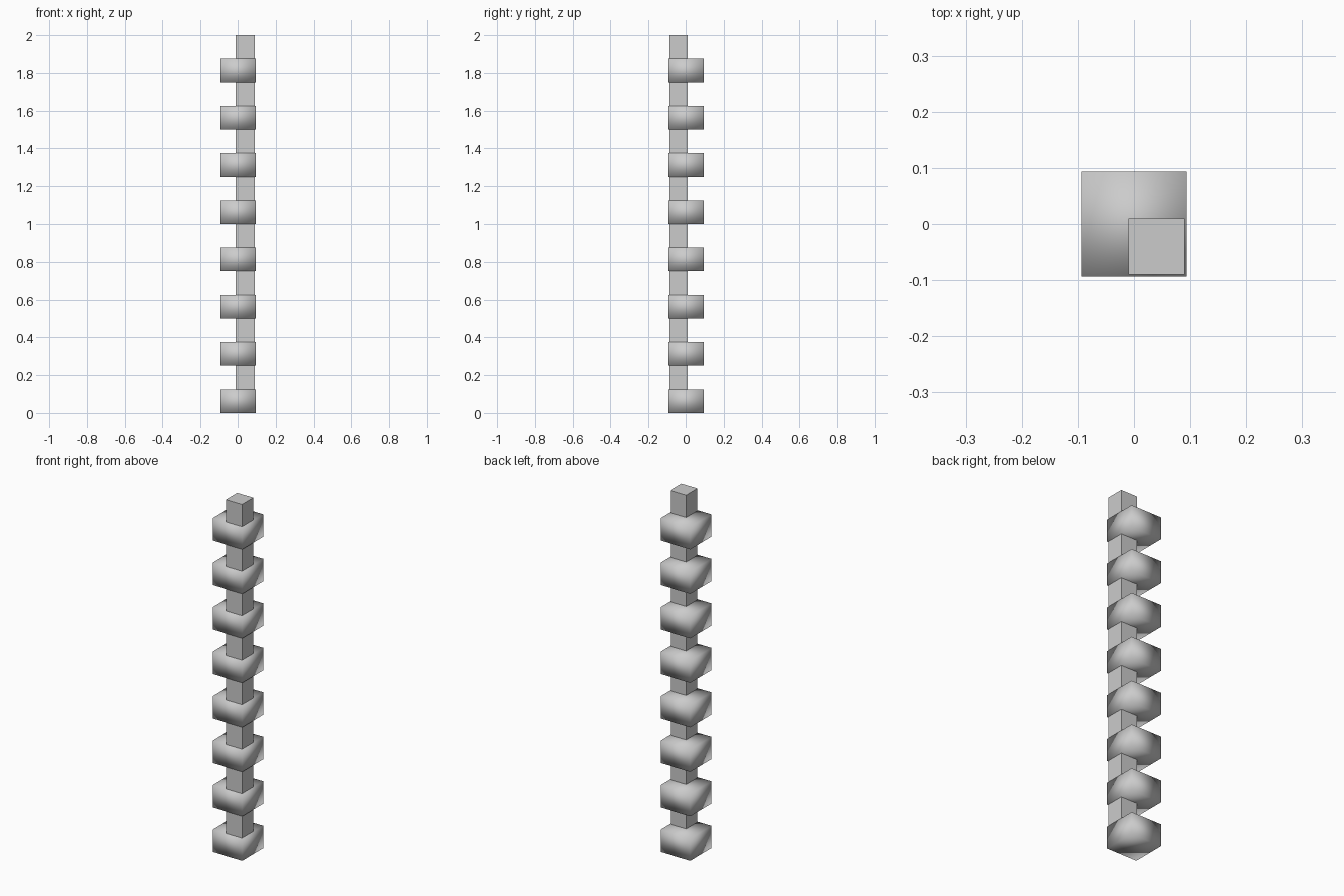
import bpy

if "Cube" in bpy.data.objects:
    bpy.data.objects.remove(bpy.data.objects["Cube"])

LEVELS = 8
STEP = 0.25


def box(name, lo, hi, smooth=False):
    size = [b - a for a, b in zip(lo, hi)]
    centre = [(a + b) / 2 for a, b in zip(lo, hi)]
    bpy.ops.mesh.primitive_cube_add(size=1, location=centre)
    ob = bpy.context.object
    ob.name = name
    ob.scale = size
    bpy.ops.object.transform_apply(location=False, rotation=False, scale=True)
    if smooth:
        bpy.ops.object.shade_smooth()
    return ob


# Wide blocks, softly shaded, evenly stacked up the column
R = 0.094
for i in range(LEVELS):
    z = i * STEP
    box(f"block_{i + 1}", (-R, -R, z), (R, R, z + STEP / 2), smooth=True)

# Slim square post set towards the front right corner
box("post", (-0.01, -0.09, STEP / 4), (0.09, 0.01, LEVELS * STEP))
